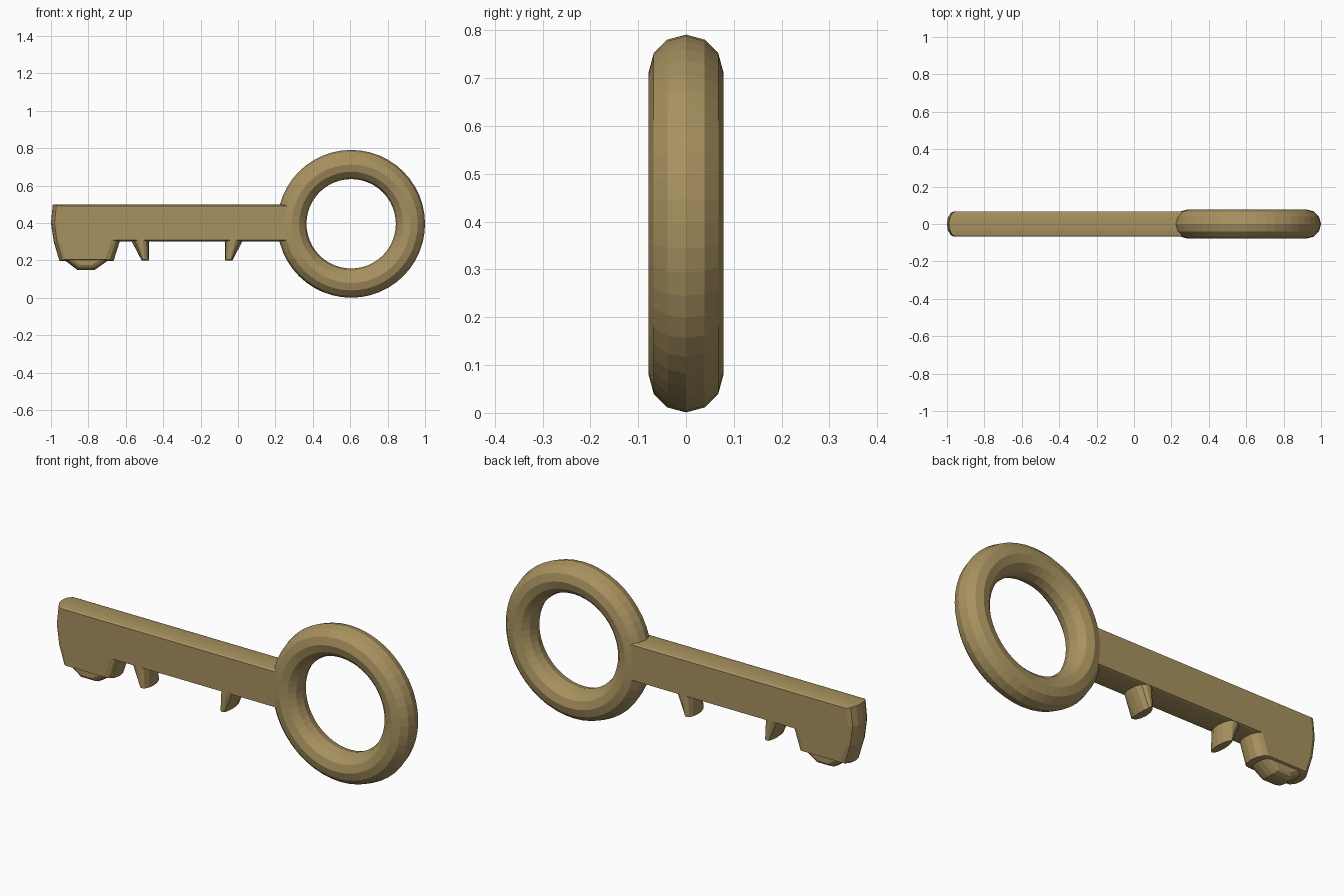
import bpy, bmesh, math

default = bpy.data.objects.get("Cube")
if default:
    bpy.data.objects.remove(default, do_unlink=True)

# Single aged brass colour
BRASS = (0.39, 0.285, 0.115, 1.0)
brass = bpy.data.materials.new("aged_brass")
brass.use_nodes = True
brass.diffuse_color = BRASS
brass.node_tree.nodes["Principled BSDF"].inputs["Base Color"].default_value = BRASS


def rounded_plate(name, outer, inner, half, steps=6):
    """Plate in the XZ plane: inner outline on both flat faces, bulging to outer mid-thickness."""
    bm = bmesh.new()
    rings = []
    for i in range(steps + 1):
        a = math.pi * (i / steps - 0.5)
        t = 1 - math.cos(a)
        rings.append([bm.verts.new((ox + (ix - ox) * t, half * math.sin(a), oz + (iz - oz) * t))
                      for (ox, oz), (ix, iz) in zip(outer, inner)])
    n = len(outer)
    for r0, r1 in zip(rings, rings[1:]):
        for k in range(n):
            bm.faces.new((r0[k], r0[(k + 1) % n], r1[(k + 1) % n], r1[k]))
    bm.faces.new(rings[0])
    bm.faces.new(rings[-1])
    bmesh.ops.recalc_face_normals(bm, faces=bm.faces)
    mesh = bpy.data.meshes.new(name)
    bm.to_mesh(mesh)
    bm.free()
    obj = bpy.data.objects.new(name, mesh)
    bpy.context.collection.objects.link(obj)
    mesh.materials.append(brass)
    return obj


# Ring handle
bpy.ops.mesh.primitive_torus_add(location=(0.605, 0, 0.396), rotation=(math.pi / 2, 0, 0),
                                 major_segments=48, minor_segments=12,
                                 major_radius=0.317, minor_radius=0.078)
ring = bpy.context.object
ring.name = "ring_handle"
ring.data.materials.append(brass)

# Shaft with the broad end blade
rounded_plate("shaft",
              [(0.29, 0.5), (-0.99, 0.5), (-1.0, 0.4), (-0.985, 0.3), (-0.955, 0.198),
               (-0.665, 0.198), (-0.632, 0.302), (0.29, 0.302)],
              [(0.29, 0.49), (-0.952, 0.49), (-0.962, 0.4), (-0.95, 0.3), (-0.92, 0.206),
               (-0.71, 0.206), (-0.675, 0.31), (0.29, 0.31)], 0.068)

# Low bump under the blade
rounded_plate("blade_bump",
              [(-0.95, 0.24), (-0.925, 0.2), (-0.86, 0.15), (-0.765, 0.15), (-0.695, 0.2), (-0.67, 0.24)],
              [(-0.9, 0.24), (-0.89, 0.205), (-0.84, 0.175), (-0.785, 0.175), (-0.73, 0.205), (-0.72, 0.24)],
              0.058)

# Two mirrored wedge teeth: upright on one side, sloped on the other
for name, x, side in (("outer_tooth", -0.475, -1), ("inner_tooth", -0.07, 1)):
    outer = [(0, 0.33), (0, 0.2), (0.04, 0.2), (0.108, 0.33)]
    inner = [(0.036, 0.33), (0.024, 0.205), (0.028, 0.205), (0.062, 0.33)]
    rounded_plate(name, [(x + side * u, z) for u, z in outer],
                  [(x + side * u, z) for u, z in inner], 0.067)
